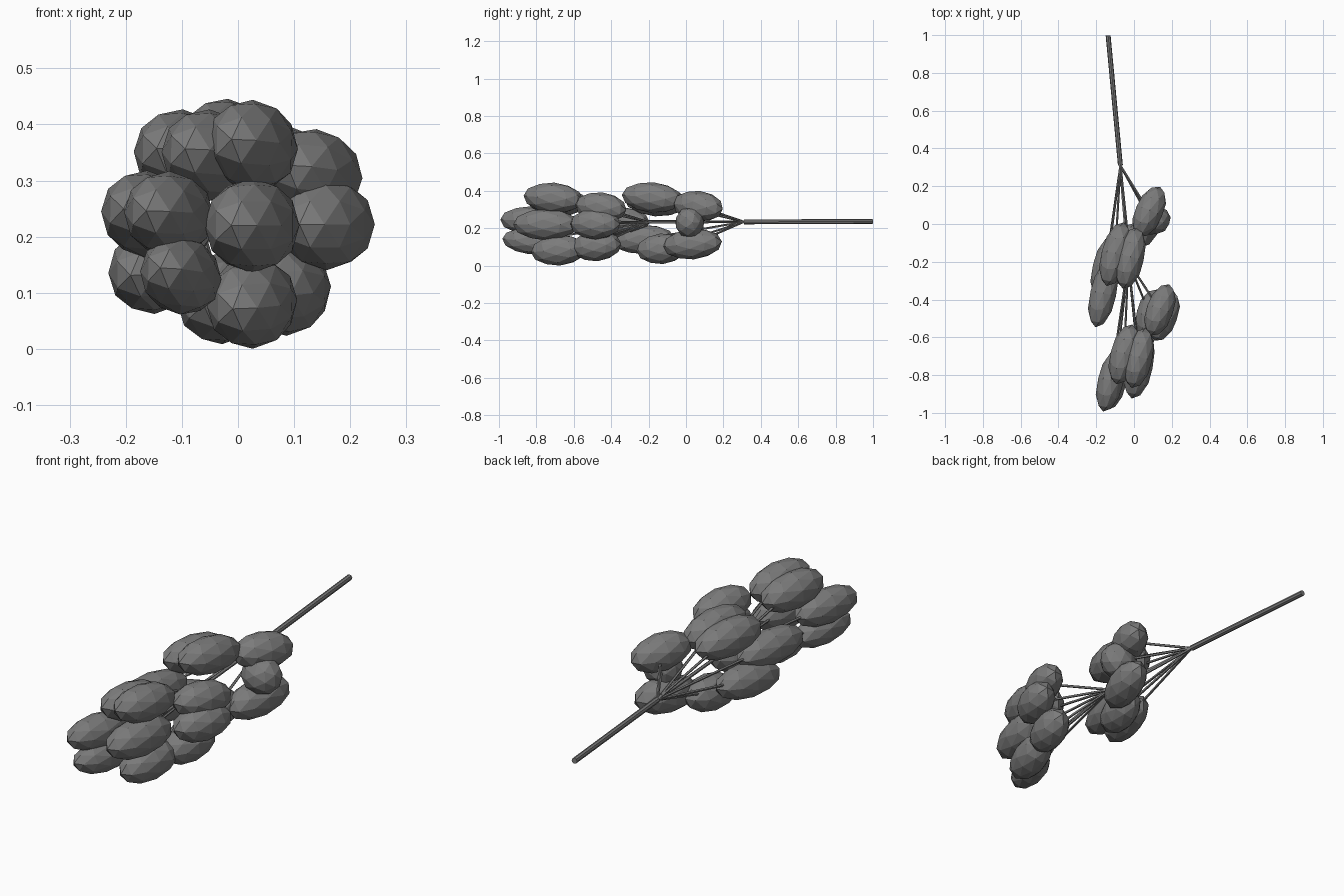
import bpy, math
from mathutils import Vector

if "Cube" in bpy.data.objects:
    bpy.data.objects.remove(bpy.data.objects["Cube"])

dark = bpy.data.materials.new("dark_grey")
dark.diffuse_color = (0.2, 0.2, 0.2, 1)
dark.use_nodes = True
dark.node_tree.nodes["Principled BSDF"].inputs["Base Color"].default_value = dark.diffuse_color


def finish(ob, name, direction):
    ob.name = name
    ob.rotation_euler = direction.to_track_quat('Z', 'Y').to_euler()
    ob.data.materials.append(dark)


def fruit(name, centre, half, yaw, pitch, r=0.082):
    """Low-poly oval fruit, long axis along y; yaw leans it to +x, pitch lifts its rear end."""
    bpy.ops.mesh.primitive_ico_sphere_add(subdivisions=2, radius=1, location=centre)
    ob = bpy.context.object
    ob.scale = (r * 0.92, r, half)
    a, p = math.radians(yaw), math.radians(pitch)
    finish(ob, name, Vector((math.sin(a) * math.cos(p), math.cos(a) * math.cos(p), math.sin(p))))


def twig(name, a, b, radius, sides=5):
    """Straight faceted twig between two points."""
    a, b = Vector(a), Vector(b)
    bpy.ops.mesh.primitive_cylinder_add(vertices=sides, radius=radius, depth=(b - a).length,
                                        location=(a + b) / 2)
    finish(bpy.context.object, name, b - a)


# Main stalk and its continuation to the front cluster
tip, fork, front_fork = (-0.137, 0.998, 0.236), (-0.072, 0.31, 0.234), (-0.03, -0.2, 0.232)
twig("main_stalk", tip, fork, 0.013, 8)
twig("inner_stalk", fork, front_fork, 0.008)

# Fruit: centre, half length, yaw, pitch, optional radius
rear = [
    ((-0.02, -0.18, 0.364), 0.168, 13, -5),
    ((-0.10, -0.16, 0.345), 0.175, 15, -4),
    ((0.08, 0.065, 0.318), 0.145, 24, -6),
    ((0.105, 0.02, 0.23), 0.09, 80, 0, 0.085),
    ((0.078, 0.035, 0.115), 0.163, 15, 5),
    ((-0.03, -0.13, 0.09), 0.138, 13, 5),
    ((-0.15, -0.23, 0.14), 0.172, 14, 3, 0.078),
    ((-0.163, -0.37, 0.24), 0.182, 13, -3, 0.078),
]
front = [
    ((0.025, -0.71, 0.362), 0.163, 13, -4),
    ((-0.052, -0.69, 0.345), 0.164, 15, -4),
    ((0.137, -0.455, 0.312), 0.145, 20, -6, 0.08),
    ((0.158, -0.485, 0.222), 0.142, 20, 0),
    ((0.025, -0.75, 0.22), 0.178, 12, 0, 0.085),
    ((0.085, -0.48, 0.105), 0.138, 15, 5),
    ((0.025, -0.68, 0.082), 0.153, 13, 4),
    ((-0.102, -0.835, 0.131), 0.152, 14, -5, 0.07),
    ((-0.123, -0.83, 0.24), 0.168, 14, -2, 0.077),
]

# Each fruit hangs on a thin twig running into it from its cluster's fork
for label, cluster, root in (("rear", rear, fork), ("front", front, front_fork)):
    for i, spec in enumerate(cluster):
        fruit(f"{label}_fruit_{i + 1}", *spec)
        twig(f"{label}_twig_{i + 1}", root, spec[0], 0.006)
